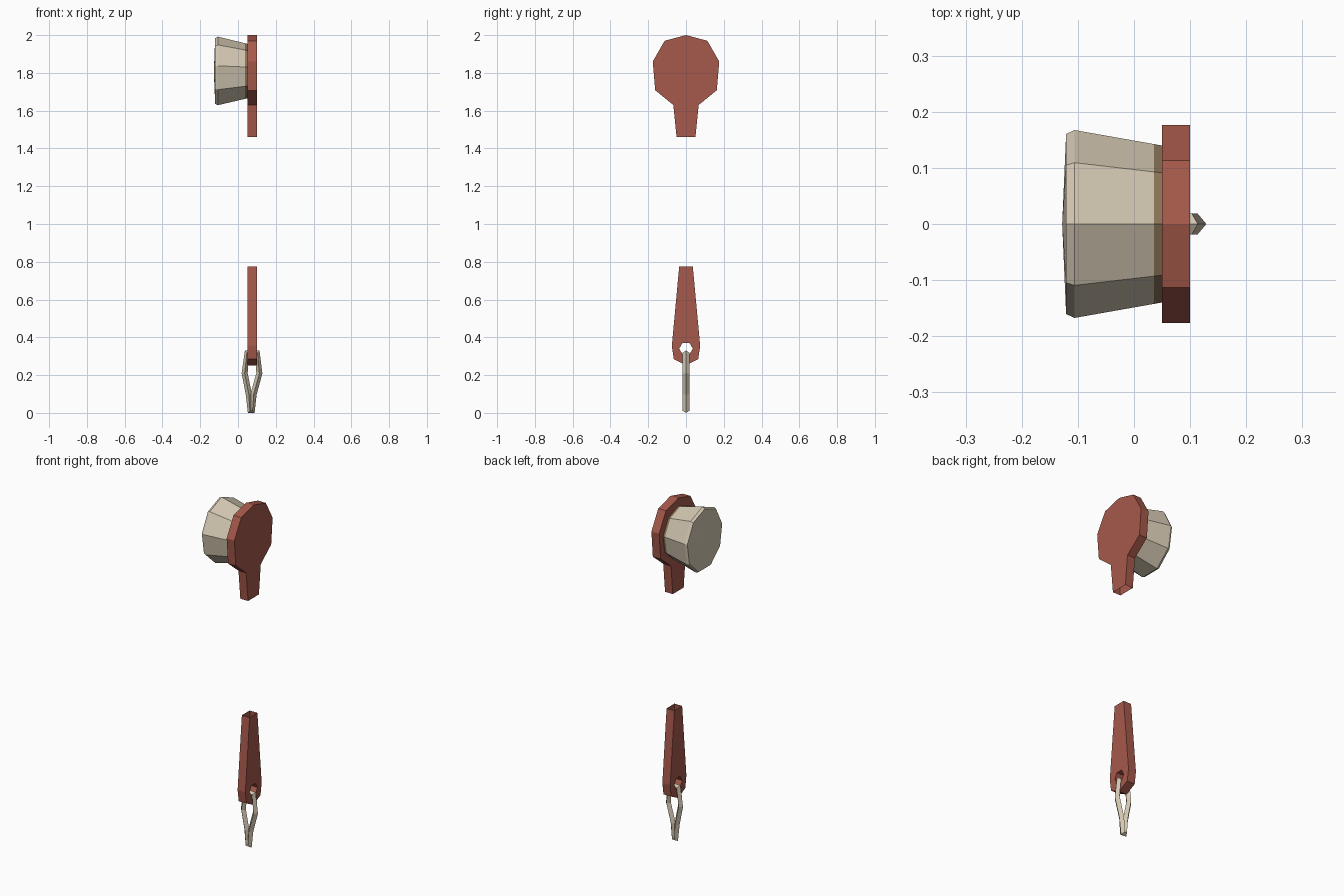
import bpy, bmesh, math
from mathutils import Vector

if "Cube" in bpy.data.objects:
    bpy.data.objects.remove(bpy.data.objects["Cube"])


def material(name, rgb):
    m = bpy.data.materials.new(name)
    m.diffuse_color = (*rgb, 1)
    m.use_nodes = True
    m.node_tree.nodes["Principled BSDF"].inputs["Base Color"].default_value = m.diffuse_color
    return m


RED = material("red_wood", (0.38, 0.10, 0.07))
CREAM = material("cream_bristle", (0.65, 0.57, 0.44))
BROWN = material("brown_bristle_base", (0.27, 0.18, 0.10))


def finish(bm, name, mats, recalc=True):
    if recalc:
        bmesh.ops.recalc_face_normals(bm, faces=bm.faces)
    me = bpy.data.meshes.new(name)
    bm.to_mesh(me)
    bm.free()
    for m in mats:
        me.materials.append(m)
    ob = bpy.data.objects.new(name, me)
    bpy.context.collection.objects.link(ob)
    return ob


def plate(name, half, open_z, hole=()):
    """Board between x 0.05 and 0.10 from a mirrored (y, z) half outline,
    left open at the sawn end, with an optional hole."""
    outline = half + [(-y, z) for y, z in reversed(half) if y > 0]
    bm = bmesh.new()
    cap_edges = {0.05: [], 0.10: []}
    for loop in [outline] + ([hole] if hole else []):
        rings = {x: [bm.verts.new((x, y, z)) for y, z in loop] for x in cap_edges}
        a, b = rings[0.05], rings[0.10]
        n = len(loop)
        for i in range(n):
            j = (i + 1) % n
            for x, r in rings.items():
                cap_edges[x].append(bm.edges.new((r[i], r[j])))
            if not (loop[i][1] == open_z and loop[j][1] == open_z):
                bm.faces.new((a[i], a[j], b[j], b[i]))
    for x, edges in cap_edges.items():
        bmesh.ops.triangle_fill(bm, edges=edges, use_beauty=True, normal=(1, 0, 0))
    bmesh.ops.dissolve_limit(bm, angle_limit=0.01, verts=bm.verts, edges=bm.edges)
    return finish(bm, name, [RED])


# brush head board with handle neck
plate("head_board", [(0, 2.0), (0.113, 1.97), (0.176, 1.86), (0.163, 1.708),
                     (0.067, 1.63), (0.05, 1.46)], 1.46)

# lower handle with hanging hole
hole = [(0.036 * math.cos(k * math.tau / 6), 0.34 + 0.036 * math.sin(k * math.tau / 6))
        for k in range(6)]
plate("lower_handle", [(0.036, 0.775), (0.075, 0.355), (0.065, 0.285), (0, 0.252)],
      0.775, hole)

# nine-sided bristle block, flaring away from the board, with brown base band
bm = bmesh.new()
rings = []
for x, ry, rz in [(0.05, 0.142, 0.149), (0.036, 0.1445, 0.152),
                  (-0.106, 0.170, 0.187), (-0.121, 0.163, 0.179)]:
    rings.append([bm.verts.new((x, ry * math.sin(k * math.tau / 9),
                                1.805 + rz * math.cos(k * math.tau / 9)))
                  for k in range(9)])
tip = bm.verts.new((-0.128, 0, 1.805))
for s, (a, b) in enumerate(zip(rings, rings[1:])):
    for k in range(9):
        f = bm.faces.new((a[k], a[k - 1], b[k - 1], b[k]))
        f.material_index = 1 if s == 0 else 0
for k in range(9):
    bm.faces.new((rings[-1][k], rings[-1][k - 1], tip))
bm.faces.new(rings[0])
finish(bm, "bristles", [CREAM, BROWN])

# hanging cord: closed loop of four-sided tube in the xz plane through the hole
path = [(0.047, 0.318), (0.103, 0.318), (0.113, 0.21), (0.083, 0.10),
        (0.077, 0.02), (0.063, 0.02), (0.057, 0.10), (0.035, 0.21)]
pts = [Vector((x, 0, z)) for x, z in path]
bm = bmesh.new()
rings = []
n = len(pts)
for i, p in enumerate(pts):
    t = ((pts[(i + 1) % n] - p).normalized() + (p - pts[i - 1]).normalized()).normalized()
    side = Vector((-t.z, 0, t.x))
    r = 0.016
    rings.append([bm.verts.new(p + side * r * math.cos(k * math.pi / 2)
                               + Vector((0, 0.019 * math.sin(k * math.pi / 2), 0)))
                  for k in range(4)])
for i in range(n):
    a, b = rings[i - 1], rings[i]
    for k in range(4):
        bm.faces.new((a[k - 1], a[k], b[k], b[k - 1]))
ob = finish(bm, "hanging_cord", [CREAM])
# rest the cord on the ground
low = min(v.co.z for v in ob.data.vertices)
for v in ob.data.vertices:
    if v.co.z < 0.05:
        v.co.z -= low
